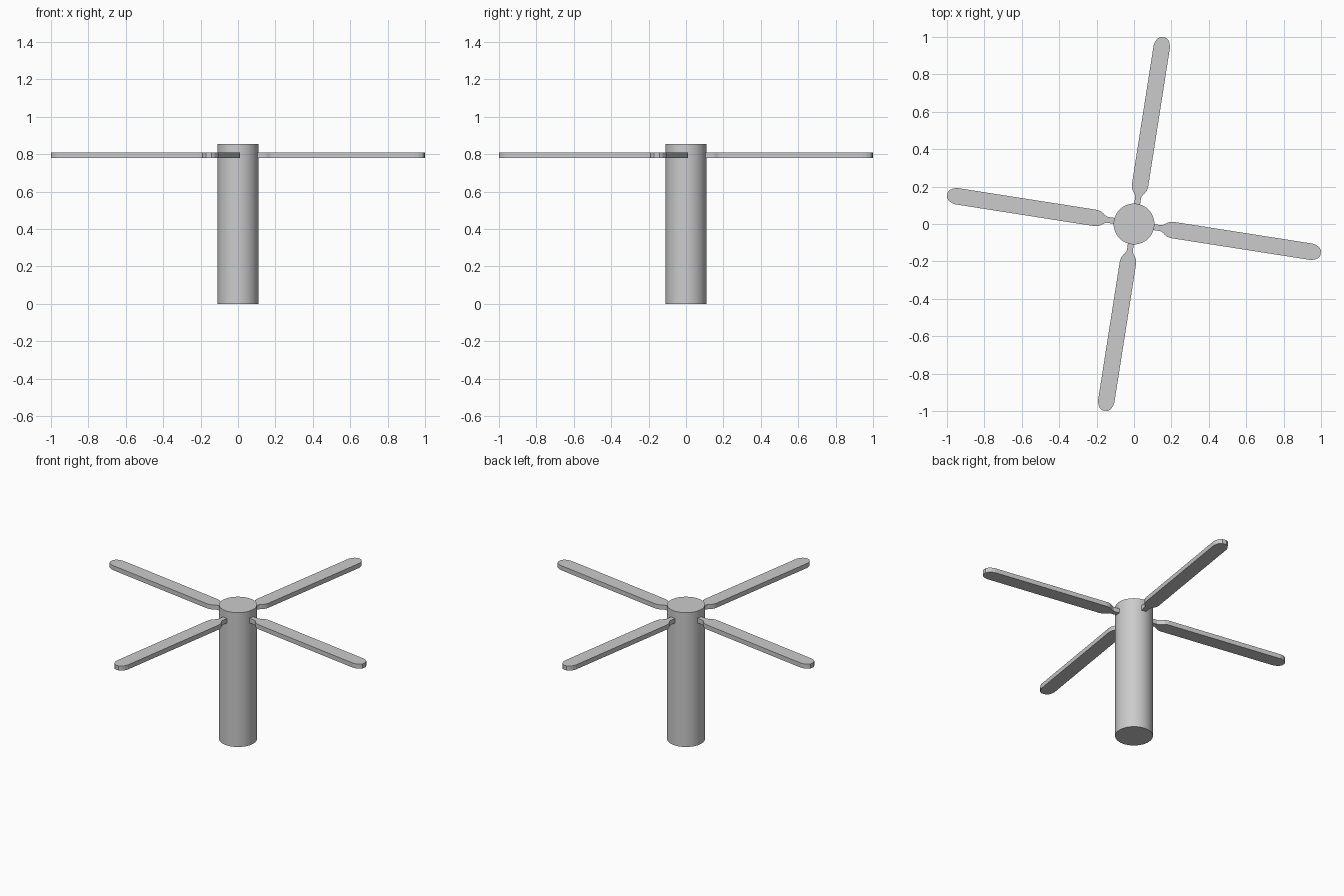
import bpy, bmesh, math
from mathutils import Matrix

if "Cube" in bpy.data.objects:
    bpy.data.objects.remove(bpy.data.objects["Cube"])

# Central round post
HEIGHT, RADIUS = 0.855, 0.109
bpy.ops.mesh.primitive_cylinder_add(vertices=64, radius=RADIUS, depth=HEIGHT,
                                    location=(0, 0, HEIGHT / 2))
post = bpy.context.object
post.name = "post"
bpy.ops.object.shade_smooth_by_angle(angle=math.radians(30))

# Half outline of an arm: (distance from axis, half width)
HALF = [(0.09, 0.016), (0.145, 0.016), (0.158, 0.021), (0.172, 0.032),
        (0.186, 0.040), (0.205, 0.044), (0.962, 0.044), (0.982, 0.039),
        (0.999, 0.029), (1.010, 0.014)]
Z_LOW, Z_HIGH = 0.78, 0.809


def make_arm(name, angle):
    outline = HALF + [(x, -y) for x, y in reversed(HALF)]
    bm = bmesh.new()
    face = bm.faces.new([bm.verts.new((x, y, Z_LOW)) for x, y in outline])
    top = bmesh.ops.extrude_face_region(bm, geom=[face])["geom"]
    bmesh.ops.translate(bm, vec=(0, 0, Z_HIGH - Z_LOW),
                        verts=[v for v in top if isinstance(v, bmesh.types.BMVert)])
    bmesh.ops.recalc_face_normals(bm, faces=bm.faces)
    bm.transform(Matrix.Rotation(angle, 4, 'Z'))
    mesh = bpy.data.meshes.new(name)
    bm.to_mesh(mesh)
    bm.free()
    arm = bpy.data.objects.new(name, mesh)
    bpy.context.collection.objects.link(arm)


# Four arms, evenly spaced and turned slightly clockwise
for i, side in enumerate(("right", "back", "left", "front")):
    make_arm(side + "_arm", math.radians(90 * i - 8.9))
